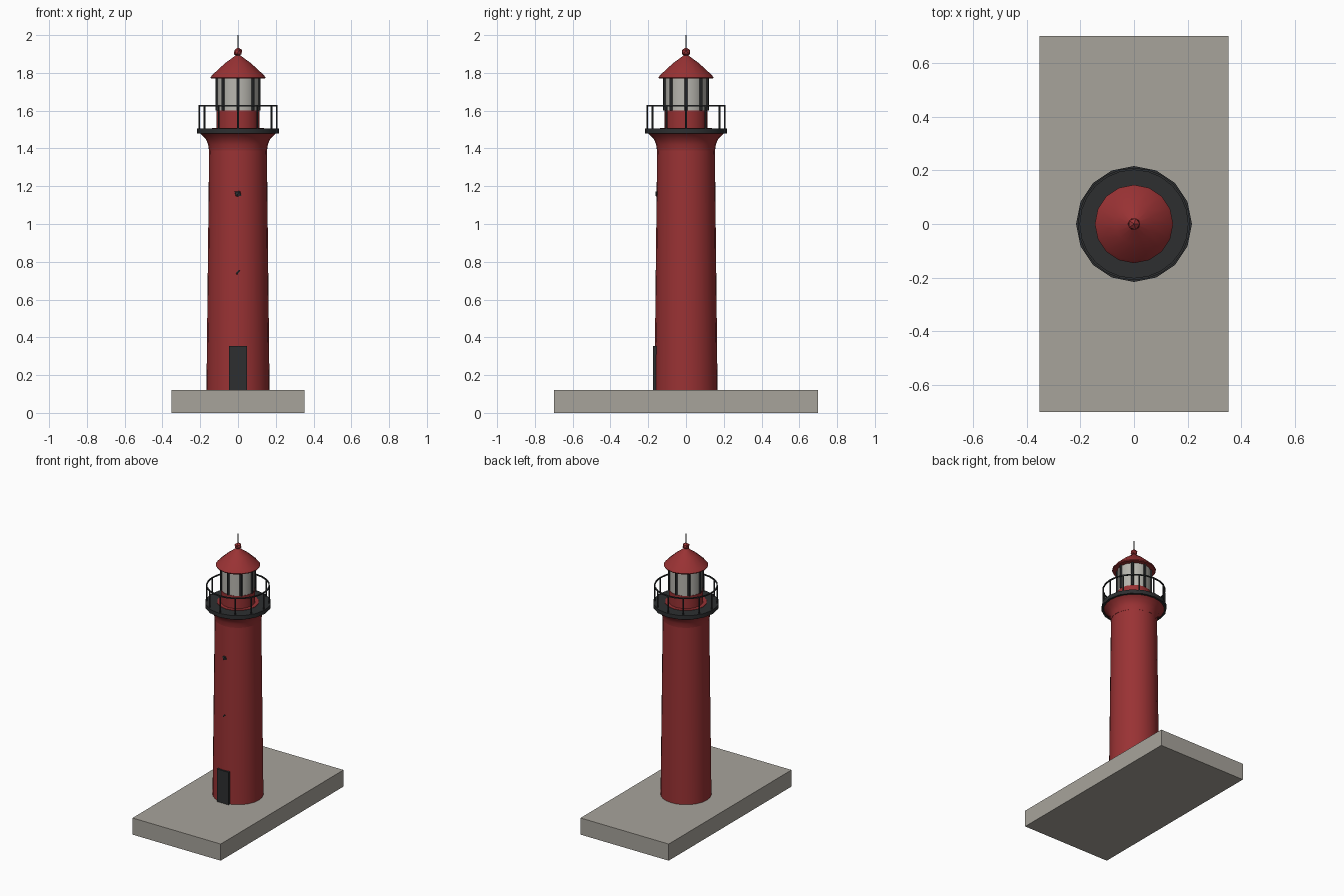
import bpy, bmesh, math
from mathutils import Vector

if "Cube" in bpy.data.objects:
    bpy.data.objects.remove(bpy.data.objects["Cube"])


def material(name, rgb):
    m = bpy.data.materials.new(name)
    m.diffuse_color = (*rgb, 1)
    m.use_nodes = True
    m.node_tree.nodes["Principled BSDF"].inputs["Base Color"].default_value = m.diffuse_color
    return m


RED = material("red paint", (0.32, 0.032, 0.034))
DARK = material("dark iron", (0.026, 0.028, 0.030))
STONE = material("stone", (0.39, 0.37, 0.33))
GLASS = material("lantern glass", (0.48, 0.47, 0.43))


def finish(bm, name, mat, smooth=True):
    bmesh.ops.recalc_face_normals(bm, faces=bm.faces)
    me = bpy.data.meshes.new(name)
    bm.to_mesh(me)
    bm.free()
    me.materials.append(mat)
    ob = bpy.data.objects.new(name, me)
    bpy.context.collection.objects.link(ob)
    if smooth:
        bpy.ops.object.select_all(action='DESELECT')
        ob.select_set(True)
        bpy.context.view_layer.objects.active = ob
        bpy.ops.object.shade_smooth_by_angle(angle=math.radians(35))
    return ob


def box(name, mat, lo, hi):
    lo, hi = Vector(lo), Vector(hi)
    bm = bmesh.new()
    bmesh.ops.create_cube(bm, size=1)
    for v in bm.verts:
        v.co = (lo + hi) / 2 + v.co * (hi - lo)
    return finish(bm, name, mat, False)


def lathe(name, mat, profile, sides=16, closed=False):
    """Turn a list of (radius, z) around the z axis; open profiles get caps."""
    bm = bmesh.new()
    rings = []
    for r, z in profile:
        rings.append([bm.verts.new((r * math.cos(i * math.tau / sides),
                                    r * math.sin(i * math.tau / sides), z))
                      for i in range(sides)])
    pairs = list(zip(rings, rings[1:]))
    if closed:
        pairs.append((rings[-1], rings[0]))
    for a, b in pairs:
        for i in range(sides):
            j = (i + 1) % sides
            bm.faces.new((a[i], a[j], b[j], b[i]))
    if not closed:
        bm.faces.new(rings[0])
        bm.faces.new(rings[-1])
    bmesh.ops.remove_doubles(bm, verts=bm.verts, dist=1e-5)
    return finish(bm, name, mat)


def ball(name, mat, centre, r):
    bm = bmesh.new()
    bmesh.ops.create_icosphere(bm, subdivisions=1, radius=r)
    bmesh.ops.translate(bm, verts=bm.verts, vec=centre)
    return finish(bm, name, mat, False)


def posts(name, mat, count, radius, z0, z1, r):
    """Ring of upright round bars."""
    for i in range(count):
        a = i * math.tau / count
        bm = bmesh.new()
        bmesh.ops.create_cone(bm, cap_ends=True, segments=6, radius1=r,
                              radius2=r, depth=z1 - z0)
        bmesh.ops.translate(bm, verts=bm.verts, vec=(
            radius * math.cos(a), radius * math.sin(a), (z0 + z1) / 2))
        finish(bm, f"{name}_{i + 1}", mat, False)


# Foundation slab
box("foundation", STONE, (-0.352, -0.70, 0), (0.352, 0.70, 0.12))

# Tower shaft and the flared collar under the gallery
lathe("tower", RED, [(0.167, 0.12), (0.153, 1.39)], 24)
lathe("collar", RED, [(0.154, 1.39), (0.158, 1.42), (0.169, 1.447),
                      (0.19, 1.47), (0.205, 1.482)], 24)

# Door and round windows
box("door", DARK, (-0.047, -0.175, 0.12), (0.047, -0.13, 0.355))
for n, z in enumerate((0.745, 1.16)):
    ball(f"window_{n + 1}", DARK, (0, -0.141, z), 0.024)

# Gallery deck, inner floor and railing
lathe("deck", DARK, [(0.216, 1.478), (0.216, 1.506)])
lathe("gallery_floor", RED, [(0.138, 1.506), (0.138, 1.509)])
posts("railing_post", DARK, 12, 0.205, 1.50, 1.627, 0.005)
lathe("railing", DARK, [(0.201, 1.622), (0.209, 1.622),
                        (0.209, 1.630), (0.201, 1.630)], 24, True)

# Lantern room
lathe("lantern_base", RED, [(0.113, 1.50), (0.113, 1.60)])
lathe("lantern_glass", GLASS, [(0.110, 1.60), (0.110, 1.775)])
posts("glazing_bar", DARK, 8, 0.112, 1.60, 1.775, 0.009)

# Roof, finial and rod
lathe("roof", RED, [(0.143, 1.77), (0.146, 1.776), (0.135, 1.79),
                    (0.070, 1.85), (0.012, 1.893)])
ball("finial", RED, (0, 0, 1.91), 0.025)
posts("rod", DARK, 1, 0, 1.92, 2.0, 0.003)
